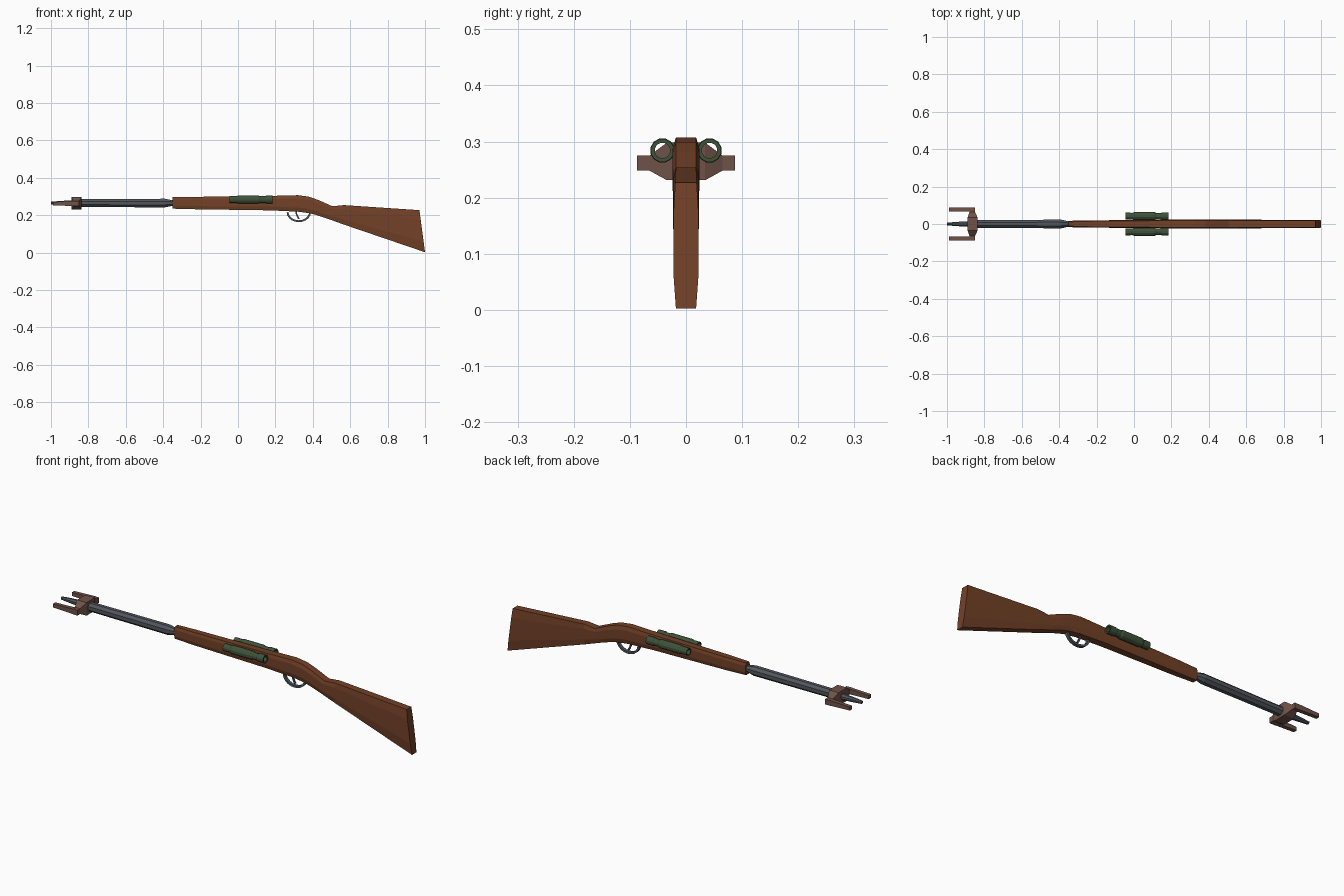
import bpy, bmesh, math
from mathutils import Vector

if "Cube" in bpy.data.objects:
    bpy.data.objects.remove(bpy.data.objects["Cube"])

def mat(name, c):
    m = bpy.data.materials.new(name)
    m.diffuse_color = (*c, 1)
    m.use_nodes = True
    m.node_tree.nodes["Principled BSDF"].inputs["Base Color"].default_value = m.diffuse_color
    return m

WOOD = mat("stock wood", (0.17, 0.052, 0.02))
FORK = mat("dull brown", (0.16, 0.085, 0.065))
GREEN = mat("dark green", (0.05, 0.085, 0.042))
STEEL = mat("dark steel", (0.085, 0.095, 0.11))

def loft(name, rings, m, cap=True):
    """Skin a list of equal-length closed rings of points."""
    bm = bmesh.new()
    vs = [[bm.verts.new(p) for p in r] for r in rings]
    n = len(rings[0])
    for a, b in zip(vs, vs[1:]):
        for i in range(n):
            j = (i + 1) % n
            bm.faces.new((a[i], a[j], b[j], b[i]))
    if cap:
        bm.faces.new(vs[0])
        bm.faces.new(vs[-1])
    bmesh.ops.recalc_face_normals(bm, faces=bm.faces)
    me = bpy.data.meshes.new(name)
    bm.to_mesh(me)
    bm.free()
    me.materials.append(m)
    ob = bpy.data.objects.new(name, me)
    bpy.context.collection.objects.link(ob)
    return ob

def lathe_x(name, prof, y, z, m, n=8, cap=True):
    """Turn (x, radius) pairs around an axis parallel to x."""
    rings = [[(x, y + r * math.cos(math.tau * (i + .5) / n),
               z + r * math.sin(math.tau * (i + .5) / n)) for i in range(n)] for x, r in prof]
    return loft(name, rings, m, cap)

# Stock: top x, top z, bottom x, bottom z, half widths at top, middle, bottom
stations = [
    (-.35, .297, -.35, .235, .011, .017, .012),
    (-.24, .298, -.24, .232, .015, .019, .015),
    (.17, .303, .17, .226, .018, .023, .018),
    (.32, .307, .32, .219, .018, .024, .018),
    (.38, .299, .38, .211, .018, .024, .018),
    (.43, .281, .42, .201, .018, .024, .018),
    (.505, .248, .48, .181, .018, .023, .018),
    (.565, .254, .56, .152, .018, .023, .018),
    (.97, .227, 1.0, .002, .019, .022, .018),
]
rings = []
for xt, zt, xb, zb, wt, wm, wb in stations:
    t, b = Vector((xt, 0, zt)), Vector((xb, 0, zb))
    ring = []
    for f, w in ((0, wt), (.22, wm), (.75, wm), (1, wb)):
        ring.append(t.lerp(b, f) + Vector((0, w, 0)))
    rings.append(ring + [Vector((p.x, -p.y, p.z)) for p in reversed(ring)])
loft("stock", rings, WOOD)

# Barrel with tapered muzzle
lathe_x("barrel", [(-.34, .015), (-.355, .017), (-.39, .025), (-.85, .023), (-.89, .016),
                   (-.95, .012), (-1.0, .008)], 0, .265, STEEL)

# Fork crosspiece, skinned along y
def slab(y, x0, x1, z0, z1):
    return [(x0, y, z0), (x1, y, z0), (x1, y, z1), (x0, y, z1)]
half = [(.087, -.885, -.85, .248, .275), (.065, -.88, -.85, .248, .275),
        (.034, -.89, -.836, .231, .298)]
loft("fork_crosspiece", [slab(-y, *r) for y, *r in half]
     + [slab(y, *r) for y, *r in reversed(half)], FORK)

# Prongs and hollow side tubes, one per side
tube = [(-.045, .019), (-.02, .019), (-.01, .018), (0, .022), (.11, .022), (.12, .018),
        (.145, .018), (.15, .021), (.185, .021), (.185, .014), (-.045, .014), (-.045, .019)]
for s, side in ((-1, "front"), (1, "back")):
    def end(x, h):
        return [(x, s * .067, .262 - h), (x, s * .087, .262 - h),
                (x, s * .087, .262 + h), (x, s * .067, .262 + h)]
    loft("prong_" + side, [end(-.87, .0135), end(-.99, .009)], FORK)
    lathe_x("side_tube_" + side, tube, s * .042, .284, GREEN, n=12, cap=False)

# Trigger guard and trigger, flat-sided bars along a path
def bar(name, pts, hw, t):
    pts = [Vector((x, 0, z)) for x, z in pts]
    out = []
    for i, p in enumerate(pts):
        d = (pts[min(i + 1, len(pts) - 1)] - pts[max(i - 1, 0)]).normalized()
        n = Vector((-d.z, 0, d.x)) * t
        w = Vector((0, hw, 0))
        out.append([p + n + w, p - n + w, p - n - w, p + n - w])
    loft(name, out, STEEL)

arc = [math.pi + math.pi * i / 10 for i in range(11)]
bar("trigger_guard", [(.325 + .06 * math.cos(a), .216 + .048 * math.sin(a)) for a in arc], .008, .005)
bar("trigger", [(.31, .225), (.313, .205), (.32, .19), (.326, .18)], .004, .004)
